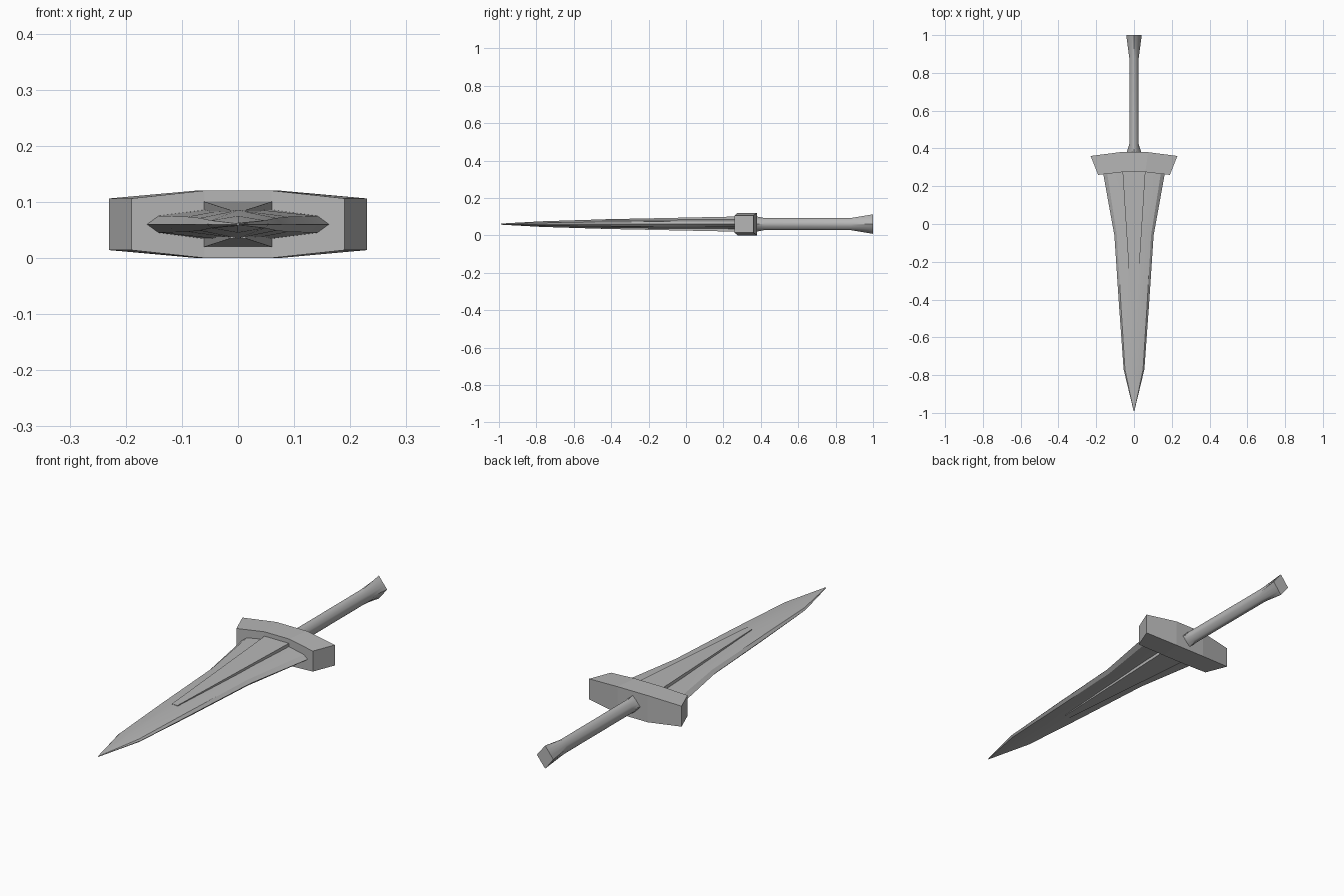
import bpy, bmesh, math

cube = bpy.data.objects.get("Cube")
if cube:
    bpy.data.objects.remove(cube, do_unlink=True)

MID = 0.06  # height of the sword's centre plane

steel = bpy.data.materials.new("grey steel")
steel.use_nodes = True
GREY = (0.47, 0.47, 0.47, 1)
steel.diffuse_color = GREY
steel.node_tree.nodes["Principled BSDF"].inputs["Base Color"].default_value = GREY


def loft(name, rings, smooth=None):
    """Skin a list of equal-length rings of points and cap both ends."""
    bm = bmesh.new()
    loops = [[bm.verts.new((x, y, z + MID)) for x, y, z in ring] for ring in rings]
    n = len(loops[0])
    for a, b in zip(loops, loops[1:]):
        for i in range(n):
            j = (i + 1) % n
            bm.faces.new((a[i], a[j], b[j], b[i]))
    bm.faces.new(loops[0])
    bm.faces.new(loops[-1])
    bmesh.ops.remove_doubles(bm, verts=bm.verts, dist=0.0001)
    bmesh.ops.recalc_face_normals(bm, faces=bm.faces)
    mesh = bpy.data.meshes.new(name)
    bm.to_mesh(mesh)
    bm.free()
    mesh.materials.append(steel)
    obj = bpy.data.objects.new(name, mesh)
    bpy.context.collection.objects.link(obj)
    if smooth:
        bpy.ops.object.select_all(action='DESELECT')
        obj.select_set(True)
        bpy.context.view_layer.objects.active = obj
        bpy.ops.object.shade_smooth_by_angle(angle=math.radians(smooth))
    return obj


def box_ring(x, y, h):
    return [(-x, y, -h), (x, y, -h), (x, y, h), (-x, y, h)]


# Blade: bevelled edges, tapering to the point
def blade_ring(y, w, h):
    s, t = w * 0.87, h * 0.45
    return [(w, y, 0), (s, y, t), (0, y, h), (-s, y, t),
            (-w, y, 0), (-s, y, -t), (0, y, -h), (s, y, -t)]


blade_stations = [(0.30, 0.168, 0.034), (0.25, 0.160, 0.033), (-0.06, 0.104, 0.030),
                  (-0.45, 0.078, 0.025), (-0.77, 0.055, 0.015), (-0.99, 0.002, 0.003)]
loft("blade", [blade_ring(*s) for s in blade_stations], 25)

# Raised rib running down both faces of the blade
loft("blade_rib", [box_ring(0.062, 0.30, 0.041), box_ring(0.014, -0.45, 0.0255)])

# Crossguard: arched block, thinner towards its ends
guard = []
for x_front, y_front, x_back, y_back, h in [(0.19, 0.26, 0.23, 0.36, 0.046),
                                            (0.06, 0.275, 0.075, 0.38, 0.06)]:
    guard.append([(x_front, y_front, -h), (x_back, y_back, -h),
                  (x_back, y_back, h), (x_front, y_front, h)])
guard += [[(-x, y, z) for x, y, z in ring] for ring in reversed(guard)]
loft("crossguard", guard)


# Grip: round shaft flaring into diamond-shaped ends
def grip_ring(y, rx, rz, diamond, n=16):
    ring = []
    for i in range(n):
        a = 2 * math.pi * i / n
        c, s = math.cos(a), math.sin(a)
        k = 1 / (abs(c) + abs(s)) if diamond else 1
        ring.append((rx * c * k, y, rz * s * k))
    return ring


loft("grip", [grip_ring(0.37, 0.042, 0.042, True), grip_ring(0.42, 0.025, 0.032, False),
              grip_ring(0.88, 0.025, 0.032, False), grip_ring(1.0, 0.041, 0.052, True)], 40)
